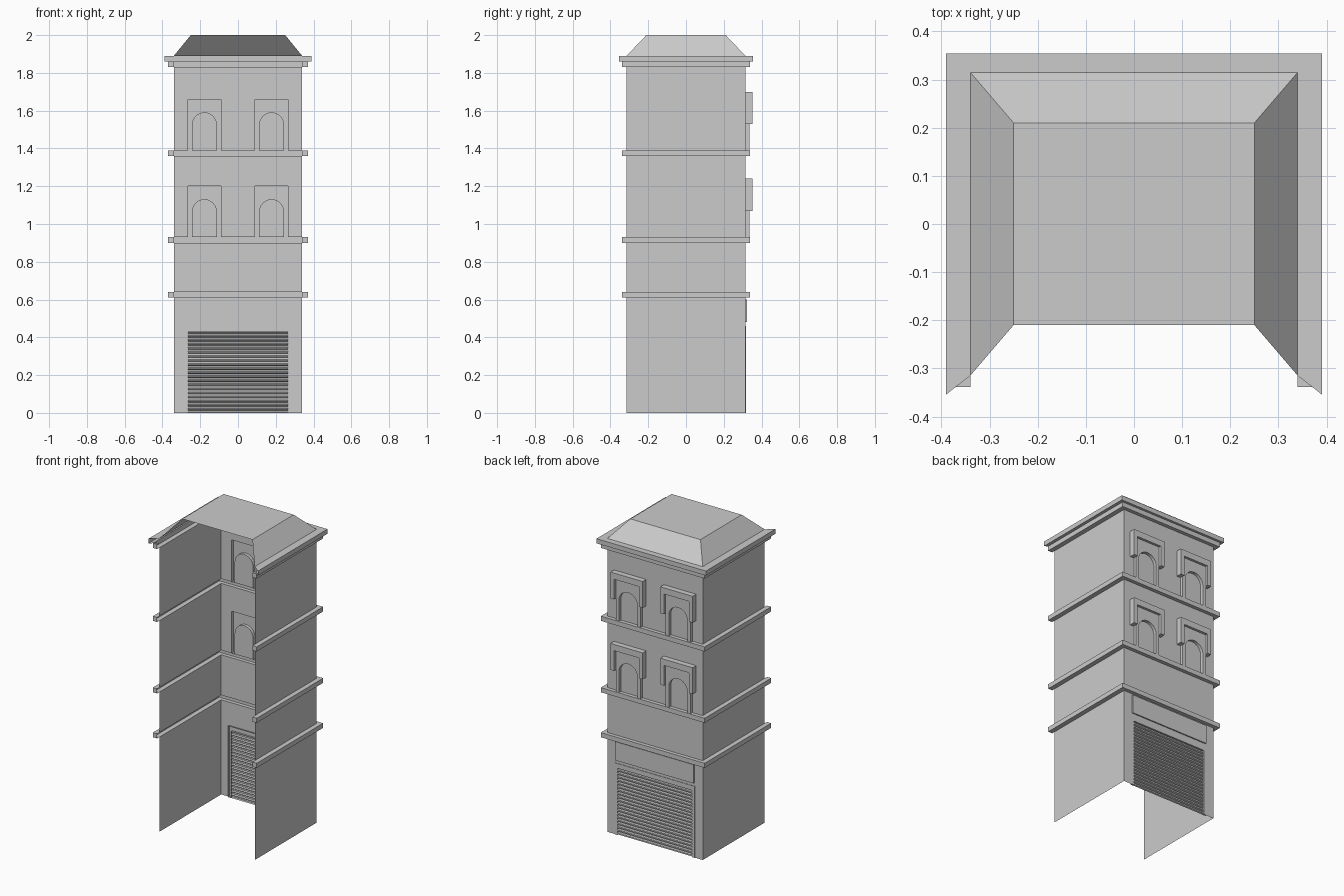
import bpy, bmesh, math

if "Cube" in bpy.data.objects:
    bpy.data.objects.remove(bpy.data.objects["Cube"])

X, Y = 0.34, 0.315          # half width and half depth of the walls


def make(name, verts, faces):
    me = bpy.data.meshes.new(name)
    me.from_pydata(verts, [], faces)
    bm = bmesh.new()
    bm.from_mesh(me)
    bmesh.ops.remove_doubles(bm, verts=bm.verts, dist=0.0001)
    bm.to_mesh(me)
    bm.free()
    ob = bpy.data.objects.new(name, me)
    bpy.context.collection.objects.link(ob)
    return ob


def prism(name, prof, y0, y1):
    """Extrude an xz outline towards +y, open at the back so it reads hollow from inside."""
    n = len(prof)
    verts = [(x, y0, z) for x, z in prof] + [(x, y1, z) for x, z in prof]
    faces = [(i, (i + 1) % n, n + (i + 1) % n, n + i) for i in range(n)]
    faces.append(tuple(range(n, 2 * n)))
    ob = make(name, verts, faces)
    bm = bmesh.new()
    bm.from_mesh(ob.data)
    bmesh.ops.recalc_face_normals(bm, faces=bm.faces)
    bm.to_mesh(ob.data)
    bm.free()
    return ob


def sweep(name, prof):
    """Sweep (offset, z) profile around the three closed sides with mitred corners."""
    verts, faces, n = [], [], len(prof)
    for sx, sy in ((1, -1), (1, 1), (-1, 1), (-1, -1)):
        verts += [(sx * (X + o), sy * (Y + o * 0.78), z) for o, z in prof]
    for k in range(3):
        for i in range(n - 1):
            a = k * n + i
            faces.append((a, a + n, a + n + 1, a + 1))
    # small leftover return pieces at the open front
    o, z0, z1 = 0.03, prof[1][1], prof[2][1]
    for s in (1, -1):
        b = len(verts)
        for z in (z0, z1):
            verts += [(s * X, -Y, z), (s * X, -Y - o * .78, z),
                      (s * (X + o), -Y - o * .78, z)]
        faces += [(b, b + 1, b + 2), (b + 3, b + 5, b + 4),
                  (b + 1, b + 4, b + 5, b + 2)]
    return make(name, verts, faces)


# Bands and top cornice
bands = [(0.61, 0.64), (0.90, 0.93), (1.36, 1.39)]
for i, (a, b) in enumerate(bands):
    sweep(f"floor_band_{i + 1}", [(0, a), (0.03, a), (0.03, b), (0, b)])
sweep("top_cornice", [(0, 1.83), (0.03, 1.83), (0.03, 1.86),
                      (0.05, 1.86), (0.05, 1.89), (0, 1.89)])

# Wall storeys, back wall left open where shutter and windows sit
CX, HW = 0.178, 0.088
win_holes = [(-CX - HW, -CX + HW), (CX - HW, CX + HW)]
storeys = [(0, 0.61, [(-0.285, 0.285)], 0.46), (0.64, 0.90, [], 0.7),
           (0.93, 1.36, win_holes, 1.20), (1.39, 1.83, win_holes, 1.66)]
for i, (z0, z1, holes, top) in enumerate(storeys):
    v, f = [], []

    def quad(p, q, a, b):
        n = len(v)
        v.extend([(*p, a), (*q, a), (*q, b), (*p, b)])
        f.append((n, n + 1, n + 2, n + 3))

    quad((X, -Y), (X, Y), z0, z1)
    quad((-X, Y), (-X, -Y), z0, z1)
    xs = sorted([-X, X] + [e for h in holes for e in h])
    for a, b in zip(xs, xs[1:]):
        if (a, b) not in holes:
            quad((b, Y), (a, Y), z0, top)
        quad((b, Y), (a, Y), top, z1)
    make(f"walls_storey_{i + 1}", v, f)

# Windows: arched surround, recessed infill, hood with short side legs
R = 0.066
for row, z in enumerate((0.93, 1.39)):
    for side in (-1, 1):
        c = side * CX
        arch = [(c + R, z)] + [(c + R * math.cos(t * math.pi / 12),
                                z + 0.135 + R * math.sin(t * math.pi / 12))
                               for t in range(13)] + [(c - R, z)]
        tag = f"{row + 1}_{'left' if side < 0 else 'right'}"
        prism(f"window_surround_{tag}",
              [(c - HW, z), (c - HW, z + 0.27), (c + HW, z + 0.27), (c + HW, z)] + arch,
              Y, 0.335)
        make(f"window_infill_{tag}", [(x, Y, zz) for x, zz in arch],
             [tuple(reversed(range(len(arch))))])
        W, b, t = 0.115, z + 0.14, z + 0.31
        prism(f"window_hood_{tag}",
              [(c - W, b), (c - W, t), (c + W, t), (c + W, b), (c + HW, b),
               (c + HW, z + 0.27), (c - HW, z + 0.27), (c - HW, b)], Y, 0.351)

# Sign board over the shutter
prism("blank_sign_board", [(-0.28, 0.48), (-0.28, 0.60), (0.28, 0.60), (0.28, 0.48)], Y, 0.323)

# Shutter frame and corrugated roller shutter
prism("shutter_frame", [(-0.285, 0), (-0.285, 0.46), (0.285, 0.46), (0.285, 0),
                        (0.265, 0), (0.265, 0.43), (-0.265, 0.43), (-0.265, 0)], Y - 0.008, 0.318)
N, pts = 20, []
P = 0.43 / N
for i in range(N):
    pts += [(0.308, i * P), (0.317, i * P + 0.004), (0.317, i * P + 0.013),
            (0.308, i * P + 0.017)]
pts.append((0.308, 0.43))
make("roller_shutter", [(s * 0.265, y, z) for y, z in pts for s in (1, -1)],
     [(2 * i, 2 * i + 1, 2 * i + 3, 2 * i + 2) for i in range(len(pts) - 1)])

# Hipped roof with flat top, open at the front
base = [(X, -Y, 1.89), (X, Y, 1.89), (-X, Y, 1.89), (-X, -Y, 1.89)]
top = [(0.25, -0.21, 2), (0.25, 0.21, 2), (-0.25, 0.21, 2), (-0.25, -0.21, 2)]
make("hipped_roof", base + top, [(0, 1, 5, 4), (1, 2, 6, 5), (2, 3, 7, 6), (4, 5, 6, 7)])
